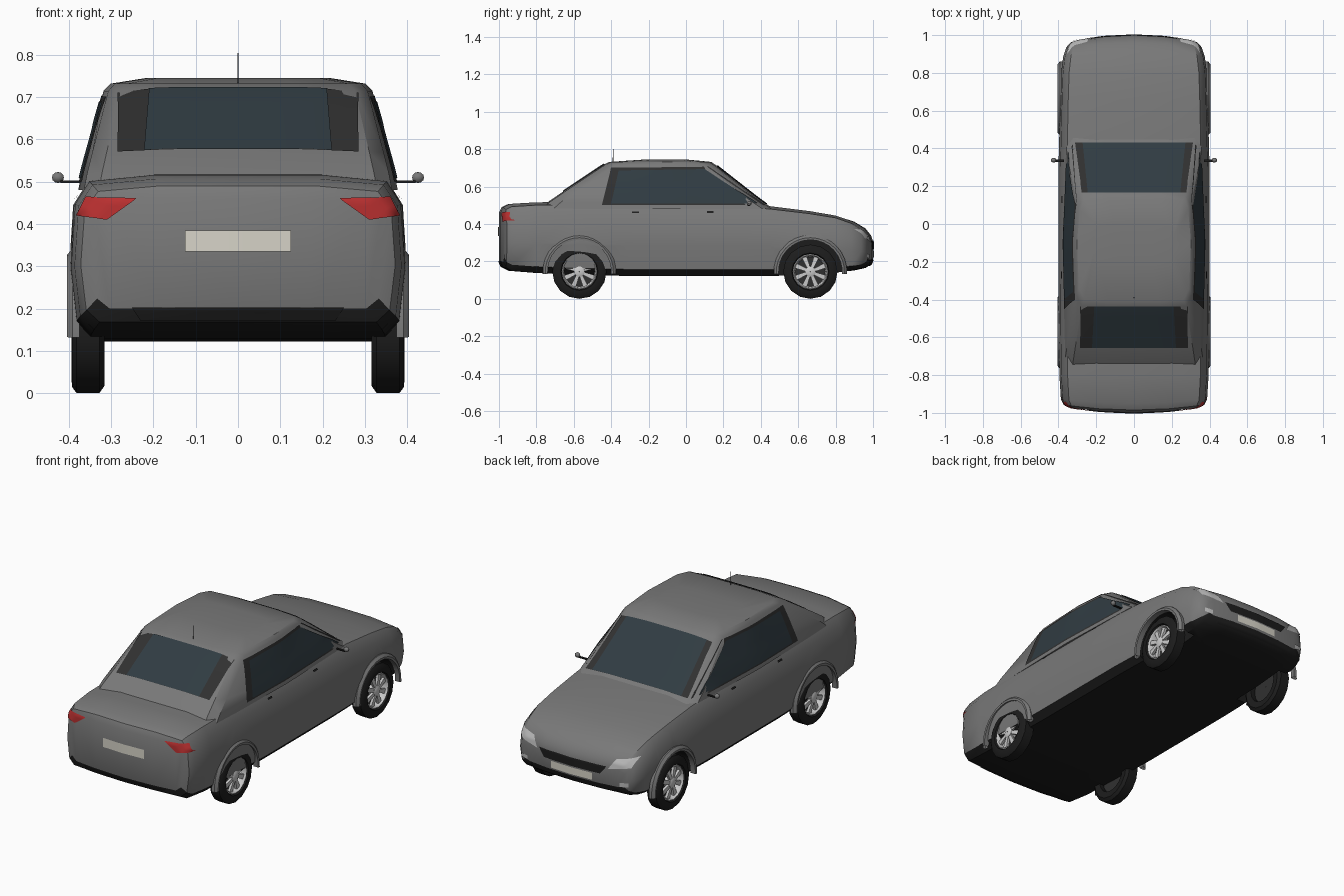
import bpy, bmesh
from math import sin, cos, pi, radians
from mathutils import Vector
from mathutils.bvhtree import BVHTree

if "Cube" in bpy.data.objects:
    bpy.data.objects.remove(bpy.data.objects["Cube"])


def mat(name, r, g, b):
    m = bpy.data.materials.new(name)
    m.diffuse_color = (r, g, b, 1)
    m.use_nodes = True
    m.node_tree.nodes["Principled BSDF"].inputs["Base Color"].default_value = m.diffuse_color
    return m


PAINT = mat("paint", .19, .19, .19)
BLACK = mat("black_trim", .012, .012, .012)
TRIM = mat("window_frame", .03, .03, .03)
GLASS = mat("glass", .03, .045, .055)
RED = mat("red_lens", .5, .03, .03)
CLEAR = mat("clear_lens", .5, .5, .5)
PLATE = mat("plate", .68, .66, .58)
METAL = mat("alloy", .55, .55, .55)


def finish(name, bm, *mats, smooth=True):
    bmesh.ops.recalc_face_normals(bm, faces=bm.faces)
    me = bpy.data.meshes.new(name)
    bm.to_mesh(me)
    bm.free()
    ob = bpy.data.objects.new(name, me)
    bpy.context.collection.objects.link(ob)
    for m in mats:
        me.materials.append(m)
    if smooth:
        shade(ob)
    return ob


def shade(ob):
    bpy.ops.object.select_all(action='DESELECT')
    ob.select_set(True)
    bpy.context.view_layer.objects.active = ob
    bpy.ops.object.shade_smooth_by_angle(angle=radians(35))


def loft(halves, dark=()):
    """Skin mirrored 9-point half rings and cap both ends with strips."""
    bm = bmesh.new()
    rings = []
    for h in halves:
        pts = h + [(-x, y, z) for x, y, z in h[7:0:-1]]
        rings.append([bm.verts.new(p) for p in pts])
    for a, b in zip(rings, rings[1:]):
        for i in range(16):
            j = (i + 1) % 16
            f = bm.faces.new((a[i], a[j], b[j], b[i]))
            f.material_index = int(i in dark)
    for r in (rings[0], rings[-1]):
        for k in range(4):
            for ids in ((k, k + 1, 7 - k, 8 - k), (-k, -k - 1, 9 + k, 8 + k)):
                bm.faces.new([r[i] for i in dict.fromkeys(i % 16 for i in ids)])
    return bm


def body_ring(y, w, zb, zt):
    h = zt - zb
    sec = [(0, 0), (.5, 0), (.88, 0), (.965, .09), (1, .42),
           (.975, .82), (.89, .96), (.5, 1), (0, 1)]
    end = max(0, abs(y) - .8) / .2
    bow = -.03 * end * (1 if y > 0 else -1)
    return [(s * w, y + bow * s * s, zb + t * h) for s, t in sec]


def cabin_ring(z, yf, yr, w):
    return [(0, yf, z), (.45 * w, yf, z), (.85 * w, yf - .01, z), (.95 * w, yf - .06, z),
            (w, -.1, z), (.965 * w, yr + .07, z), (.87 * w, yr + .01, z),
            (.45 * w, yr, z), (0, yr, z)]


# Lower body: tail (-y) to nose (+y)
body = finish("body", loft([body_ring(*s) for s in [
    (-1, .345, .2, .46), (-.985, .372, .168, .49), (-.95, .387, .15, .507),
    (-.8, .395, .138, .516), (-.57, .398, .128, .518), (-.3, .4, .122, .515),
    (0, .4, .122, .512), (.3, .4, .122, .505), (.45, .396, .122, .495),
    (.66, .391, .128, .469), (.8, .386, .14, .445), (.9, .375, .152, .412),
    (.96, .358, .165, .376), (.99, .335, .185, .338), (1, .31, .21, .305)]],
    dark=(0, 1, 2, 13, 14, 15)), PAINT, BLACK, smooth=False)

# Cabin: belt line up to roof
cabin = finish("cabin", loft([cabin_ring(*s) for s in [
    (.48, .47, -.78, .378), (.52, .41, -.735, .37), (.57, .345, -.662, .357),
    (.715, .16, -.445, .318), (.732, .135, -.41, .302), (.745, .0, -.22, .22)]]), PAINT)

# Surface tree used to lay windows, lights and trim on the shell
verts, polys = [], []
for ob in (body, cabin):
    n = len(verts)
    verts += [v.co.copy() for v in ob.data.vertices]
    polys += [[n + i for i in p.vertices] for p in ob.data.polygons]
tree = BVHTree.FromPolygons(verts, polys)


def decal(name, quad, side, m, lift=.003, mirror=False, n=8):
    """Project a 2D quad onto the shell; side is rear, front, top or side."""
    place = {"rear": (lambda u, v: (u, -2, v), (0, 1, 0)),
             "front": (lambda u, v: (u, 2, v), (0, -1, 0)),
             "top": (lambda u, v: (u, v, 2), (0, 0, -1)),
             "side": (lambda u, v: (2, u, v), (-1, 0, 0))}[side]
    d = Vector(place[1])
    a, b, c, e = [Vector(q) for q in quad]
    bm = bmesh.new()
    for s in ((1, -1) if mirror else (1,)):
        grid = []
        for j in range(n + 1):
            for i in range(n + 1):
                q = a.lerp(b, i / n).lerp(e.lerp(c, i / n), j / n)
                o = Vector(place[0](*q))
                p, nor, _, _ = tree.ray_cast(o, d)
                if p is None:
                    p, nor, _, _ = tree.find_nearest(o + d)
                if nor.dot(d) > 0:
                    nor = -nor
                p = p + nor * lift
                grid.append(bm.verts.new((p.x * s, p.y, p.z)))
        for j in range(n):
            for i in range(n):
                k = j * (n + 1) + i
                f = [grid[k], grid[k + 1], grid[k + n + 2], grid[k + n + 1]]
                bm.faces.new(f)
    return finish(name, bm, m)


def box2(w0, z0, w1, z1):
    return [(-w0, z0), (w0, z0), (w1, z1), (-w1, z1)]


# Windows
decal("windscreen_frame", box2(.275, .165, .312, .43), "top", TRIM)
decal("windscreen", box2(.245, .165, .272, .43), "top", GLASS, .005)
decal("rear_window_frame", box2(.285, -.655, .283, -.435), "top", TRIM)
decal("rear_window", box2(.222, -.655, .21, -.435), "top", GLASS, .005)
decal("side_window_frames", [(-.45, .5), (.42, .5), (.12, .705), (-.4, .7)], "side", TRIM, .003, True)
decal("side_windows", [(-.4, .508), (.38, .508), (.1, .692), (-.36, .685)], "side", GLASS, .005, True)

# Tail trim
decal("tail_lights", [(.31, .41), (.38, .42), (.358, .463), (.24, .46)], "rear", RED, .004, True)
decal("rear_plate", box2(.125, .335, .125, .385), "rear", PLATE, .005)
decal("rear_bumper_insert", box2(.23, .172, .25, .202), "rear", BLACK, .004)

# Nose trim
decal("headlights", [(.215, .3), (.335, .322), (.352, .372), (.25, .352)], "front", CLEAR, .004, True)
decal("grille", box2(.17, .265, .205, .31), "front", BLACK, .004)
decal("front_plate", box2(.125, .22, .125, .258), "front", PLATE, .005)
decal("front_intake", box2(.24, .178, .26, .208), "front", BLACK, .004)
decal("fog_lights", [(.28, .215), (.325, .22), (.325, .242), (.28, .238)], "front", CLEAR, .005, True)

# Door handles
for nm, y in (("rear", -.27), ("front", .13)):
    decal(nm + "_door_handles", [(y - .018, .456), (y + .018, .456), (y + .018, .465), (y - .018, .465)],
          "side", BLACK, .006, True, 2)


def lathe(bm, prof, cy, cz, s=1, segs=16, a0=0., a1=2 * pi, close=False):
    """Spin an (x, radius) profile about the axle."""
    full = abs(a1 - a0 - 2 * pi) < 1e-6
    cnt = segs if full else segs + 1
    rows = []
    for k in range(cnt):
        t = a0 + (a1 - a0) * k / segs
        rows.append([bm.verts.new((s * x, cy + r * cos(t), cz + r * sin(t))) for x, r in prof])
    for k in range(segs):
        a, b = rows[k], rows[(k + 1) % cnt]
        for i in range(len(prof) if close else len(prof) - 1):
            j = (i + 1) % len(prof)
            bm.faces.new((a[i], a[j], b[j], b[i]))


R = .145
for end, cy in (("rear", -.57), ("front", .665)):
    for side, s in (("right", 1), ("left", -1)):
        tag = f"{end}_{side}_"
        # Wheel well cut from the body
        bm = bmesh.new()
        lathe(bm, [(.29, .001), (.29, .172), (.5, .172), (.5, .001)], cy, R, s, 28, close=True)
        bmesh.ops.remove_doubles(bm, verts=bm.verts, dist=.0005)
        bm.free()
        bm = bmesh.new()
        bmesh.ops.create_cone(bm, cap_ends=True, segments=28, radius1=.172, radius2=.172, depth=.21)
        for v in bm.verts:
            v.co = Vector((s * .395 + v.co.z, cy + v.co.x, R + v.co.y))
        for f in bm.faces:
            f.material_index = 1
        cutter = finish("wheel_well_cutter", bm, PAINT, BLACK, smooth=False)
        mod = body.modifiers.new("well", 'BOOLEAN')
        mod.operation, mod.solver, mod.object = 'DIFFERENCE', 'EXACT', cutter
        bpy.context.view_layer.objects.active = body
        bpy.ops.object.modifier_apply(modifier=mod.name)
        bpy.data.objects.remove(cutter)
        # Arch lip
        bm = bmesh.new()
        lathe(bm, [(.375, .17), (.404, .17), (.405, .182), (.392, .196), (.375, .196)],
              cy, R, s, 16, radians(-4), radians(184), True)
        finish(tag + "arch", bm, PAINT)
        # Tyre
        bm = bmesh.new()
        lathe(bm, [(.32, .092), (.316, .128), (.328, R), (.382, R), (.393, .13), (.394, .1), (.384, .094),
                   (.32, .092)], cy, R, s)
        finish(tag + "tyre", bm, BLACK)
        # Rim barrel, spokes and hub
        bm = bmesh.new()
        lathe(bm, [(.384, .096), (.388, .09), (.38, .084), (.345, .08)], cy, R, s)
        lathe(bm, [(.35, .03), (.385, .028), (.39, .018), (.39, .001)], cy, R, s)
        for k in range(8):
            t = 2 * pi * (k + .5) / 8
            v = []
            for r, w, x in ((.02, .008, .384), (.088, .014, .379)):
                for dx, dw in ((0, w), (0, -w), (-.014, -w), (-.014, w)):
                    v.append(bm.verts.new((s * (x + dx), cy + r * cos(t) - dw * sin(t),
                                           R + r * sin(t) + dw * cos(t))))
            for i in range(4):
                j = (i + 1) % 4
                bm.faces.new((v[i], v[j], v[4 + j], v[4 + i]))
        finish(tag + "rim", bm, METAL)
        # Dark disc behind the spokes
        bm = bmesh.new()
        lathe(bm, [(.345, .09), (.345, .001)], cy, R, s)
        finish(tag + "brake_disc", bm, TRIM)
shade(body)

# Door mirrors on short stalks
for side, s in (("right", 1), ("left", -1)):
    bm = bmesh.new()
    bmesh.ops.create_uvsphere(bm, u_segments=10, v_segments=6, radius=1)
    for v in bm.verts:
        v.co = Vector((s * .426 + v.co.x * .015, .338 + v.co.y * .013, .51 + v.co.z * .013))
    finish(side + "_mirror", bm, PAINT)
    bm = bmesh.new()
    bmesh.ops.create_cube(bm, size=1)
    for v in bm.verts:
        v.co = Vector((s * .395 + v.co.x * .05, .335 + v.co.y * .012, .5 + v.co.z * .006))
    finish(side + "_mirror_stalk", bm, BLACK)

# Roof aerial
bm = bmesh.new()
bmesh.ops.create_cone(bm, cap_ends=True, segments=6, radius1=.002, radius2=.001, depth=.08)
for v in bm.verts:
    v.co += Vector((0, -.39, .765))
finish("aerial", bm, BLACK)
